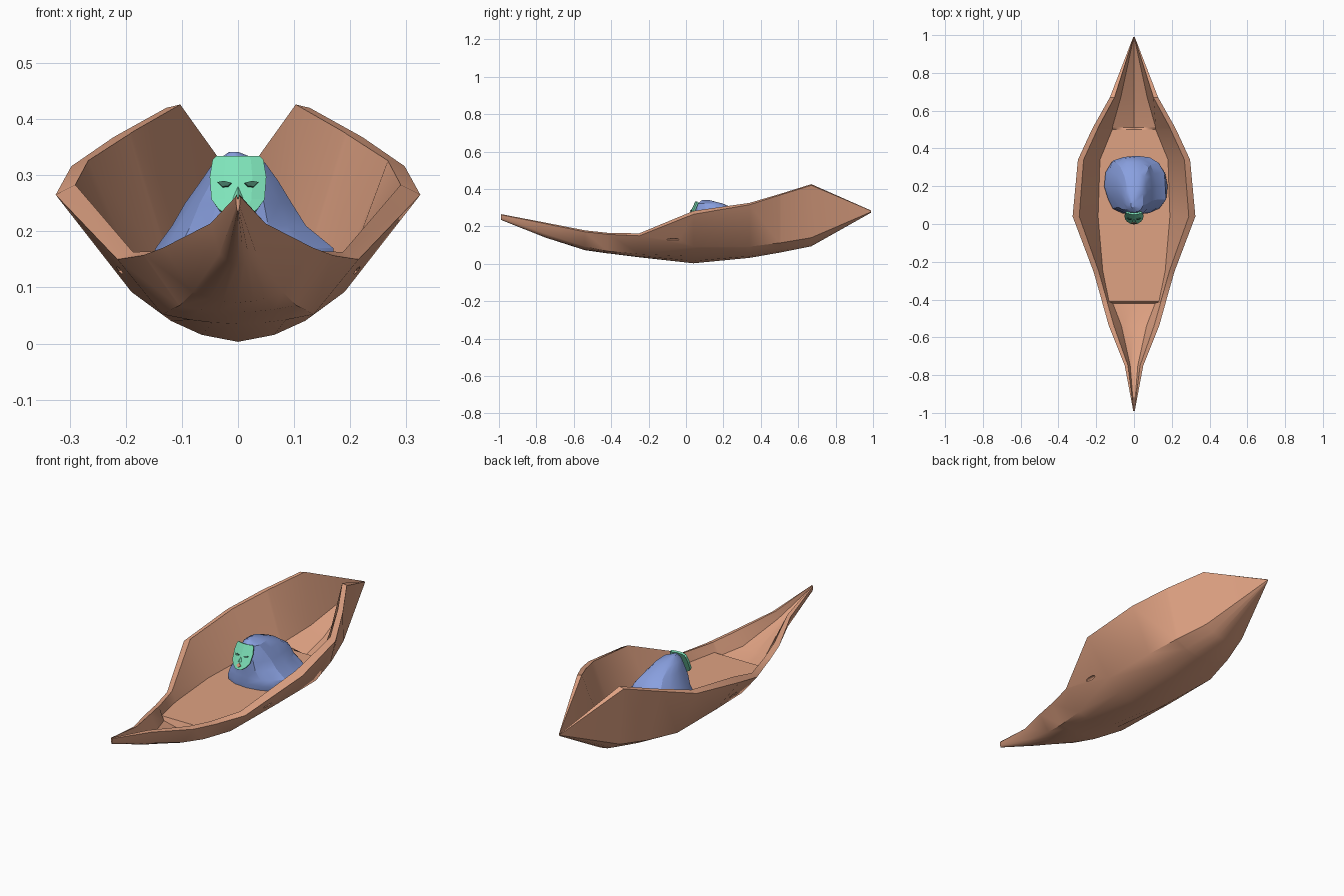
import bpy, bmesh, math, random

random.seed(4)
if "Cube" in bpy.data.objects:
    bpy.data.objects.remove(bpy.data.objects["Cube"])


def material(name, r, g, b):
    m = bpy.data.materials.new(name)
    m.use_nodes = True
    m.diffuse_color = (r, g, b, 1)
    m.node_tree.nodes["Principled BSDF"].inputs["Base Color"].default_value = (r, g, b, 1)
    return m


wood = material("warm wood", 0.74, 0.36, 0.225)
cloth = material("soft blue cloth", 0.25, 0.35, 0.74)
jade = material("jade green", 0.21, 0.77, 0.49)
dark = material("dark green", 0.05, 0.16, 0.11)


def make(name, bm, mat, smooth=None):
    bmesh.ops.recalc_face_normals(bm, faces=bm.faces)
    mesh = bpy.data.meshes.new(name)
    bm.to_mesh(mesh)
    bm.free()
    mesh.materials.append(mat)
    ob = bpy.data.objects.new(name, mesh)
    bpy.context.collection.objects.link(ob)
    if smooth:
        bpy.ops.object.select_all(action='DESELECT')
        ob.select_set(True)
        bpy.context.view_layer.objects.active = ob
        bpy.ops.object.shade_smooth_by_angle(angle=math.radians(smooth))
    return ob


def loft(rings):
    """Closed skin through rings with equal point counts, capped at both ends."""
    bm = bmesh.new()
    rows = [[bm.verts.new(p) for p in ring] for ring in rings]
    n = len(rows[0])
    for a, b in zip(rows, rows[1:]):
        for i in range(n):
            j = (i + 1) % n
            bm.faces.new((a[i], a[j], b[j], b[i]))
    bm.faces.new(rows[0])
    bm.faces.new(rows[-1])
    return bm


# Hull stations: y, rim, chine, keel z, inner rim, floor edge (x, z each), floor drop at centre
# The level floor plate runs from y = -.41 to y = .5, with a step down at each end
stations = [
    (-.99, (.004, .262), (.003, .245), .235, (.002, .266), (.001, .258), 0),
    (-.75, (.049, .214), (.033, .16), .14, (.032, .22), (.02, .185), .01),
    (-.54, (.133, .171), (.08, .092), .073, (.106, .179), (.066, .117), .015),
    (-.42, (.167, .158), (.104, .068), .056, (.14, .166), (.112, .102), .025),
    (-.41, (.169, .157), (.106, .067), .055, (.142, .165), (.132, .118), 0),
    (-.25, (.215, .15), (.135, .052), .035, (.187, .163), (.165, .118), 0),
    (.04, (.325, .265), (.19, .092), .003, (.29, .283), (.19, .118), 0),
    (.34, (.297, .316), (.19, .092), .032, (.267, .326), (.18, .118), 0),
    (.5, (.223, .367), (.158, .112), .06, (.194, .373), (.115, .118), 0),
    (.51, (.218, .37), (.156, .113), .062, (.19, .376), (.115, .13), .04),
    (.67, (.128, .42), (.11, .14), .094, (.103, .426), (.07, .17), .04),
    (.99, (.004, .283), (.003, .278), .274, (.002, .285), (.001, .281), 0),
]


def hull_ring(y, rim, chine, keel, inner, floor, drop):
    (cx, cz), h = chine, chine[1] - keel
    half = [inner, rim, chine, (cx * .63, keel + h * .42), (cx * .34, keel + h * .14)]
    left = [floor] + half
    right = [(-x, z) for x, z in reversed(left)]
    outline = left + [(0, keel)] + right + [(0, floor[1] - drop)]
    return [(x, y, z) for x, z in outline]


hull = make("boat_hull", loft([hull_ring(*s) for s in stations]), wood, 32)

# Small oval sockets pressed into both sides
for side, word in ((1, "left"), (-1, "right")):
    bm = bmesh.new()
    bmesh.ops.create_uvsphere(bm, u_segments=12, v_segments=8, radius=1)
    bmesh.ops.scale(bm, verts=bm.verts, vec=(.012, .035, .007))
    bmesh.ops.translate(bm, verts=bm.verts, vec=(side * .212, -.07, .13))
    cutter = make(word + "_socket_cutter", bm, wood)
    cutter.hide_render = True
    cutter.hide_viewport = True
    cut = hull.modifiers.new(word + "_socket", 'BOOLEAN')
    cut.operation = 'DIFFERENCE'
    cut.object = cutter

# Hooded cloak: z, x range, y range of each ring
layers = [
    (.117, -.15, .172, .045, .34),
    (.14, -.155, .18, .04, .36),
    (.17, -.145, .175, .042, .37),
    (.21, -.118, .122, .045, .36),
    (.25, -.094, .102, .042, .335),
    (.29, -.066, .074, .045, .28),
    (.322, -.044, .05, .06, .2),
    (.341, -.016, .002, .085, .125),
]


def squared(v):
    """Push a sine or cosine outward for a boxier ring."""
    return math.copysign(abs(v) ** .85, v)


folds = [random.uniform(.94, 1.04) for _ in range(16)]
rings = []
for z, x0, x1, y0, y1 in layers:
    ring = []
    for i, fold in enumerate(folds):
        a = math.tau * i / len(folds)
        k = fold * random.uniform(.97, 1.03)
        ring.append(((x0 + x1) / 2 + (x1 - x0) / 2 * squared(math.cos(a)) * k,
                     (y0 + y1) / 2 + (y1 - y0) / 2 * squared(math.sin(a)) * k, z))
    rings.append(ring)
make("hooded_cloak", loft(rings), cloth, 25)


# Mask: a curved shield leaning back under the hood
def mask_y(x, z):
    return .002 + (z - .222) * .48 + 5 * x * x


bm = bmesh.new()
rows = []
for z, w in ((.332, .038), (.325, .044), (.295, .049), (.255, .046), (.238, .034), (.224, .014)):
    rows.append([bm.verts.new((w * t / 2, mask_y(w * t / 2, z), z)) for t in range(-2, 3)])
for a, b in zip(rows, rows[1:]):
    for i in range(4):
        bm.faces.new((a[i], a[i + 1], b[i + 1], b[i]))
mask = make("mask", bm, jade)
shell = mask.modifiers.new("thickness", 'SOLIDIFY')
shell.thickness = .01
shell.offset = 0


# Thin plates lying on the mask
def plate(name, outline, mat):
    bm = bmesh.new()
    bm.faces.new([bm.verts.new((x, mask_y(x, z) - .008, z)) for x, z in outline])
    ob = make(name, bm, mat)
    thick = ob.modifiers.new("thickness", 'SOLIDIFY')
    thick.thickness = .004
    thick.offset = 0


eye = [(.012, .286), (.025, .289), (.036, .287), (.028, .279), (.018, .28)]
for side, word in ((1, "left"), (-1, "right")):
    plate(word + "_eye", [(side * x, z) for x, z in eye], dark)
plate("mouth", [(-.012, .243), (0, .254), (.012, .243), (0, .236)], wood)

# Nose wedge
bm = bmesh.new()
base = [bm.verts.new((x, mask_y(x, z) - .003, z)) for x, z in ((-.011, .258), (.011, .258), (0, .285))]
tip = bm.verts.new((0, mask_y(0, .26) - .016, .26))
bm.faces.new(base)
for i in range(3):
    bm.faces.new((base[i], base[(i + 1) % 3], tip))
make("nose", bm, jade)
